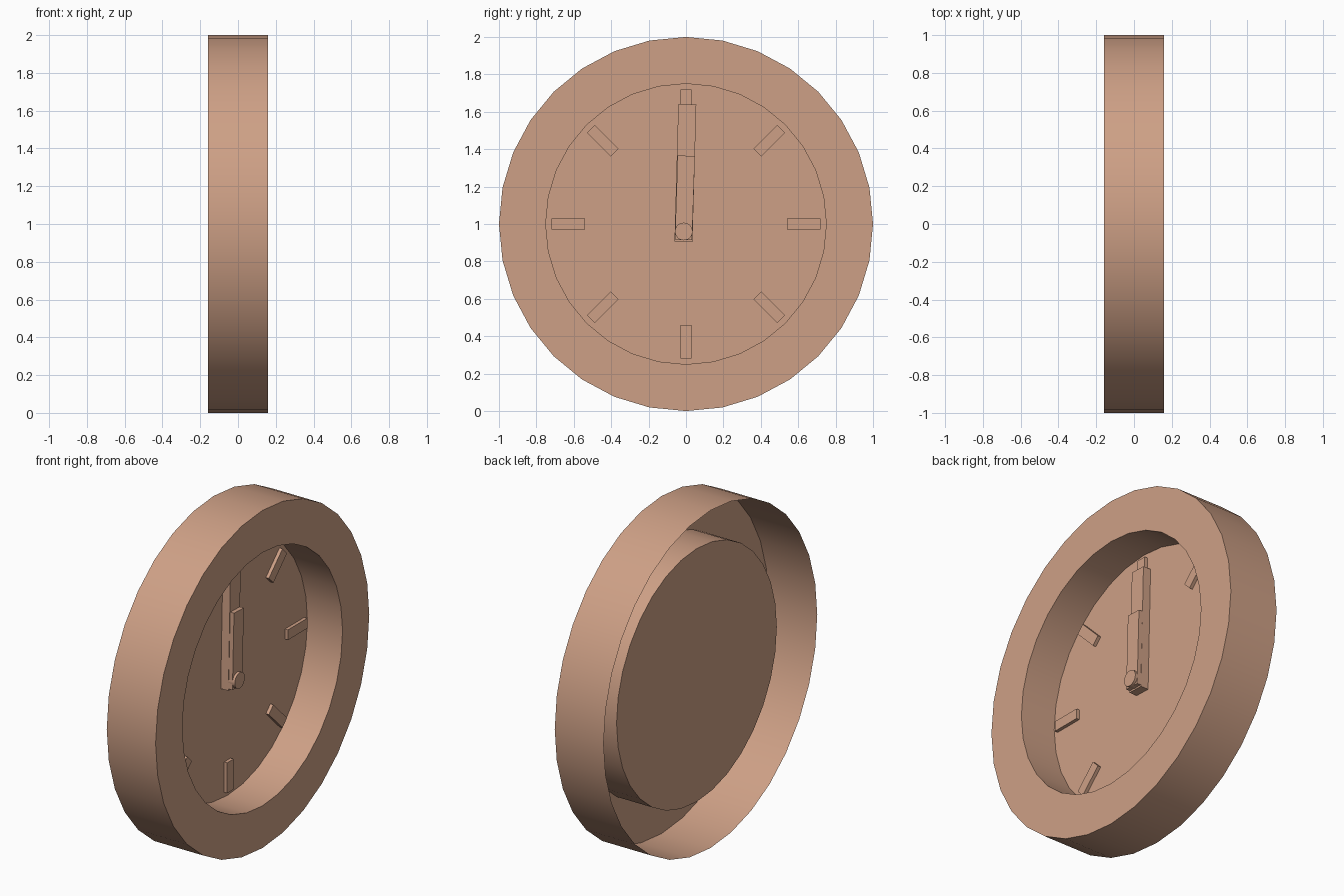
import bpy, bmesh, math
from mathutils import Matrix, Vector

if "Cube" in bpy.data.objects:
    bpy.data.objects.remove(bpy.data.objects["Cube"])

SEG = 32
FACE_X = -0.07          # depth of the dial
CENTER = Vector((0, 0, 1))

tan = bpy.data.materials.new("warm_tan")
tan.diffuse_color = (0.617, 0.352, 0.238, 1)
tan.use_nodes = True
tan.node_tree.nodes["Principled BSDF"].inputs["Base Color"].default_value = tan.diffuse_color


def finish(name, bm):
    mesh = bpy.data.meshes.new(name)
    bm.to_mesh(mesh)
    bm.free()
    mesh.materials.append(tan)
    obj = bpy.data.objects.new(name, mesh)
    bpy.context.collection.objects.link(obj)
    return obj


def smooth(obj):
    bpy.ops.object.select_all(action='DESELECT')
    obj.select_set(True)
    bpy.context.view_layer.objects.active = obj
    bpy.ops.object.shade_smooth_by_angle(angle=math.radians(35))


def slab(name, x0, x1, width, r0, r1, angle, pivot=CENTER):
    """Box running radially from r0 to r1, turned clockwise about the x axis."""
    bm = bmesh.new()
    bmesh.ops.create_cube(bm, size=1)
    place = (Matrix.Translation(pivot) @ Matrix.Rotation(-angle, 4, 'X')
             @ Matrix.Translation(((x0 + x1) / 2, 0, (r0 + r1) / 2))
             @ Matrix.Diagonal((x1 - x0, width, r1 - r0, 1)))
    bm.transform(place)
    return finish(name, bm)


# Casing: open-backed rim, front ring, inner wall and dial as one turned sheet
profile = [(-0.16, 1.0), (0.16, 1.0), (0.16, 0.75), (FACE_X, 0.75)]
bm = bmesh.new()
rings = []
for x, r in profile:
    rings.append([bm.verts.new((x, r * math.sin(a), 1 + r * math.cos(a)))
                  for a in (2 * math.pi * j / SEG for j in range(SEG))])
for lo, hi in zip(rings, rings[1:]):
    for j in range(SEG):
        k = (j + 1) % SEG
        bm.faces.new((lo[j], hi[j], hi[k], lo[k]))
bm.faces.new(list(reversed(rings[-1])))
bm.normal_update()
smooth(finish("clock_casing", bm))

# Eight hour marks on the dial
for i in range(8):
    slab(f"hour_mark_{i + 1}", FACE_X, FACE_X + 0.02, 0.06, 0.54, 0.72,
         i * math.pi / 4)

# Hands, stacked and pivoting just below the dial centre
pivot = Vector((0, -0.012, 0.96))
slab("minute_hand", FACE_X, -0.02, 0.096, -0.055, 0.68, math.radians(1.6), pivot)
slab("hour_hand", -0.02, 0.005, 0.092, -0.045, 0.405, math.radians(1.9), pivot)

# Round pin holding the hands
bm = bmesh.new()
bmesh.ops.create_cone(bm, cap_ends=True, segments=SEG, radius1=0.047,
                      radius2=0.047, depth=0.04)
bm.transform(Matrix.Translation(pivot) @ Matrix.Rotation(math.pi / 2, 4, 'Y'))
smooth(finish("hand_pin", bm))
